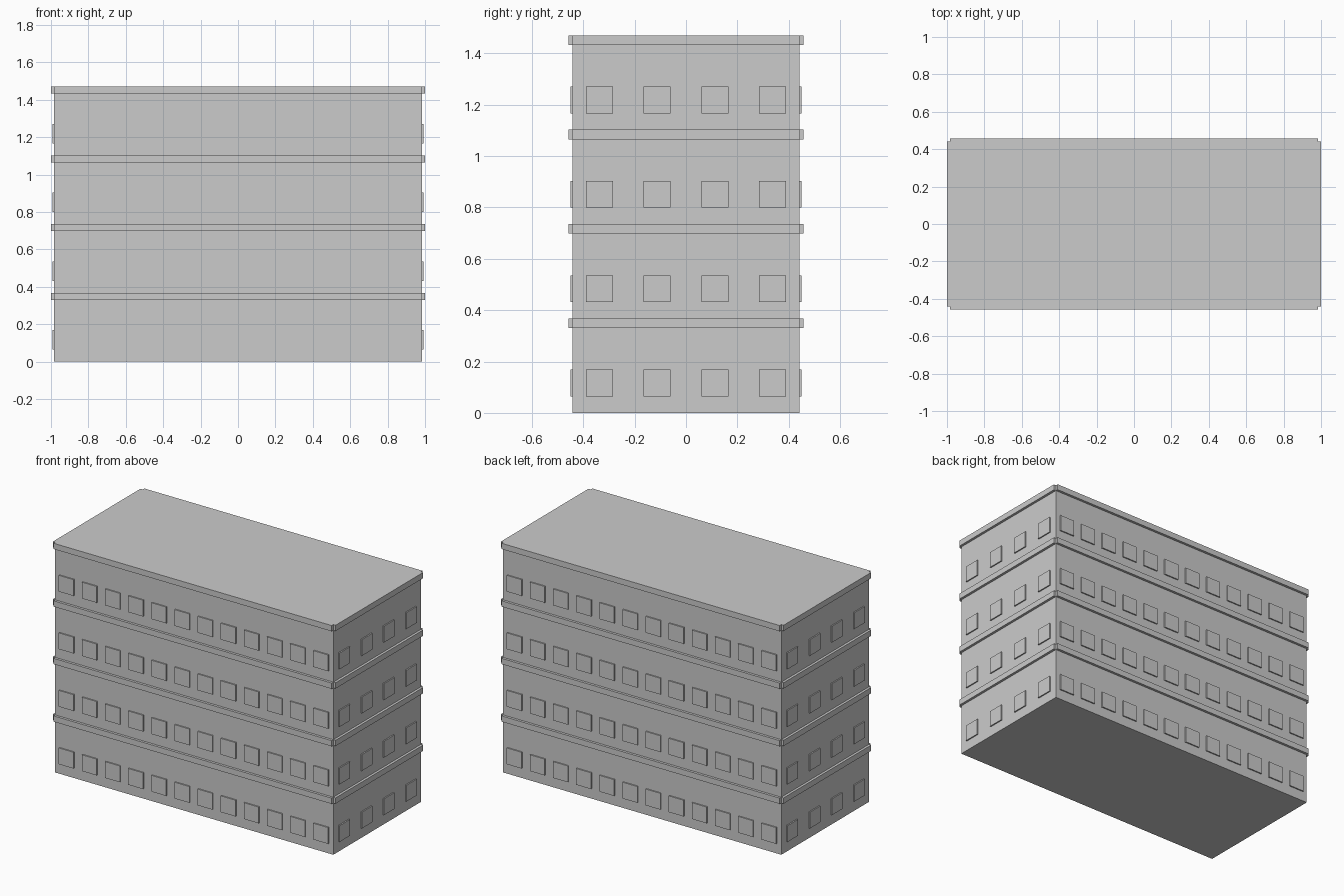
import bpy, bmesh
from mathutils import Vector

if "Cube" in bpy.data.objects:
    bpy.data.objects.remove(bpy.data.objects["Cube"])

# Overall sizes
HALF_X, HALF_Y, HEIGHT = 0.983, 0.442, 1.47
FLOORS = 4
STOREY = HEIGHT / FLOORS
BAND, LEDGE = 0.037, 0.016
WIN_HALF, SILL, SASH = 0.0525, 0.064, 0.104
UPPER_DEPTH, LOWER_EXTRA = 0.012, 0.008
SIDES = [Vector(d) for d in ((1, 0, 0), (-1, 0, 0), (0, 1, 0), (0, -1, 0))]

stone = bpy.data.materials.new("grey_stone")
stone.use_nodes = True
stone.diffuse_color = (0.6, 0.6, 0.6, 1)
stone.node_tree.nodes["Principled BSDF"].inputs["Base Color"].default_value = (0.6, 0.6, 0.6, 1)


def add_object(name, bm):
    mesh = bpy.data.meshes.new(name)
    bm.to_mesh(mesh)
    bm.free()
    mesh.materials.append(stone)
    bpy.context.scene.collection.objects.link(bpy.data.objects.new(name, mesh))


def add_box(bm, size, place):
    for v in bmesh.ops.create_cube(bm, size=1)["verts"]:
        v.co = v.co * Vector(size) + Vector(place)


def centres(count, pitch):
    return [(i - (count - 1) / 2) * pitch for i in range(count)]


def in_window(value, middles):
    return any(abs(value - m) < WIN_HALF * 0.5 for m in middles)


def recess(bm, faces, depth):
    # Push the faces of each wall straight inward
    groups = [(d, [f for f in faces if f.normal.dot(d) > 0.9]) for d in SIDES]
    for direction, group in groups:
        out = bmesh.ops.extrude_face_region(bm, geom=group)["geom"]
        moved = [g for g in out if isinstance(g, bmesh.types.BMVert)]
        bmesh.ops.translate(bm, verts=moved, vec=-direction * depth)
    bm.normal_update()


def window_faces(bm, height):
    picked = []
    for f in bm.faces:
        c, n = f.calc_center_median(), f.normal
        if abs(n.x) > 0.9 and abs(c.x) > HALF_X - 0.015:
            across = in_window(c.y, side_middles)
        elif abs(n.y) > 0.9 and abs(c.y) > HALF_Y - 0.015:
            across = in_window(c.x, front_middles)
        else:
            continue
        if across and 0 < c.z % STOREY - SILL < height:
            picked.append(f)
    return picked


# Walls, sliced along every window edge
front_middles = centres(12, 0.1635)
side_middles = centres(4, 0.2245)
bm = bmesh.new()
add_box(bm, (2 * HALF_X, 2 * HALF_Y, HEIGHT), (0, 0, HEIGHT / 2))
cuts = [(m + s * WIN_HALF, 0, 0) for m in front_middles for s in (-1, 1)]
cuts += [(0, m + s * WIN_HALF, 0) for m in side_middles for s in (-1, 1)]
cuts += [(0, 0, i * STOREY + SILL + k * SASH) for i in range(FLOORS) for k in range(3)]
for point in cuts:
    p = Vector(point)
    bmesh.ops.bisect_plane(bm, geom=bm.verts[:] + bm.edges[:] + bm.faces[:],
                           dist=1e-5, plane_co=p, plane_no=p.normalized())
bm.normal_update()

# Two-step sash windows: the lower sash sits behind the upper one
recess(bm, window_faces(bm, 2 * SASH), UPPER_DEPTH)
recess(bm, window_faces(bm, SASH), LOWER_EXTRA)
add_object("building_walls", bm)

# Ledges above each storey, left open at the corners
for i in range(FLOORS):
    bm = bmesh.new()
    for d in SIDES:
        size = (LEDGE if d.x else 2 * HALF_X, LEDGE if d.y else 2 * HALF_Y, BAND)
        place = (d.x * (HALF_X + LEDGE / 2), d.y * (HALF_Y + LEDGE / 2),
                 (i + 1) * STOREY - BAND / 2)
        add_box(bm, size, place)
    add_object("roof_ledge" if i == FLOORS - 1 else f"storey_ledge_{i + 1}", bm)
